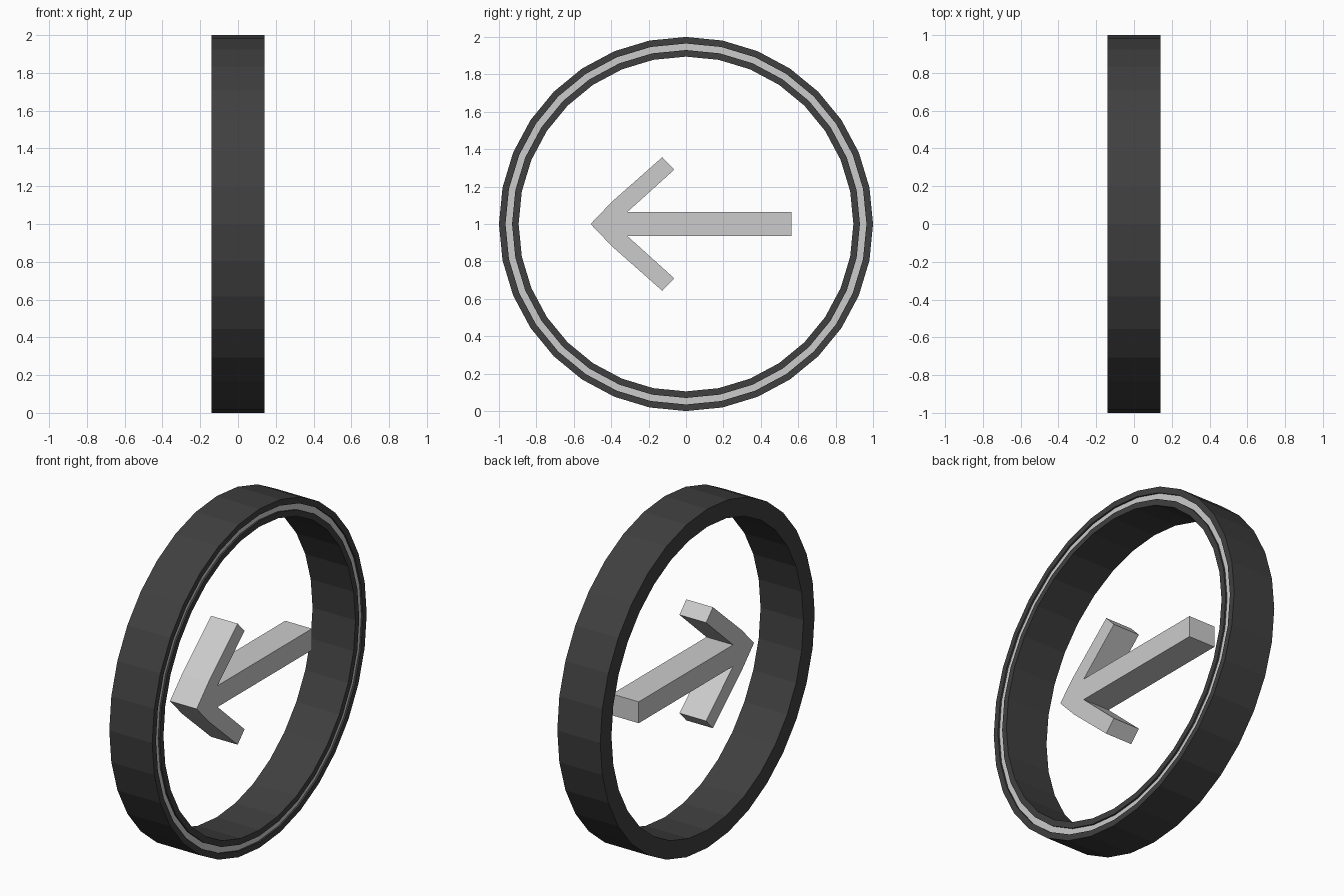
import bpy, bmesh
from math import sin, cos, pi

if "Cube" in bpy.data.objects:
    bpy.data.objects.remove(bpy.data.objects["Cube"])

SIDES = 32
CENTRE_Z = 1.0


def finish(name, bm, material=None):
    mesh = bpy.data.meshes.new(name)
    bm.to_mesh(mesh)
    bm.free()
    obj = bpy.data.objects.new(name, mesh)
    bpy.context.collection.objects.link(obj)
    if material:
        mesh.materials.append(material)
    return obj


def lathe_x(name, profile, material=None):
    """Sweep an (x, radius) profile around the x axis."""
    bm = bmesh.new()
    rings = []
    for i in range(SIDES):
        a = 2 * pi * i / SIDES
        rings.append([bm.verts.new((x, r * sin(a), CENTRE_Z + r * cos(a)))
                      for x, r in profile])
    for i in range(SIDES):
        a, b = rings[i], rings[(i + 1) % SIDES]
        for j in range(len(profile) - 1):
            bm.faces.new((a[j], a[j + 1], b[j + 1], b[j]))
    return finish(name, bm, material)


dark = bpy.data.materials.new("dark_rim")
dark.diffuse_color = (0.05, 0.05, 0.05, 1)
dark.use_nodes = True
dark.node_tree.nodes["Principled BSDF"].inputs["Base Color"].default_value = dark.diffuse_color

# Dark hoop with a shallow groove in its +x face
W, D = 0.14, 0.01
lathe_x("hoop", [(W - D, 0.965), (W, 0.965), (W, 1.0), (-W, 1.0),
                 (-W, 0.895), (W, 0.895), (W, 0.93), (W - D, 0.93)], dark)

# Light inlay on the groove floor
lathe_x("inlay_band", [(W - D, 0.93), (W - D, 0.965)])

# Arrow: upper half of the outline, mirrored, then extruded along x
half = [(0.565, 0.063), (-0.315, 0.063), (-0.063, 0.29),
        (-0.127, 0.357), (-0.395, 0.12)]
outline = half + [(-0.51, 0.0)] + [(y, -z) for y, z in reversed(half)]
T = 0.087
bm = bmesh.new()
face = bm.faces.new([bm.verts.new((-T, y, CENTRE_Z + z)) for y, z in outline])
ext = bmesh.ops.extrude_face_region(bm, geom=[face], use_keep_orig=True)
moved = [g for g in ext["geom"] if isinstance(g, bmesh.types.BMVert)]
bmesh.ops.translate(bm, verts=moved, vec=(2 * T, 0, 0))
bmesh.ops.recalc_face_normals(bm, faces=bm.faces)
finish("arrow", bm)

# Consistent outward normals on the hoop; inlay faces +x
for name in ("hoop", "inlay_band"):
    mesh = bpy.data.objects[name].data
    bm = bmesh.new()
    bm.from_mesh(mesh)
    bm.normal_update()
    if name == "inlay_band":
        flip = [f for f in bm.faces if f.normal.x < 0]
    else:
        back = [f for f in bm.faces if f.normal.x > 0.5 or f.normal.x < -0.5]
        wrong = any(f.normal.x * f.calc_center_median().x < 0 for f in back)
        flip = list(bm.faces) if wrong else []
    if flip:
        bmesh.ops.reverse_faces(bm, faces=flip)
    bm.to_mesh(mesh)
    bm.free()
